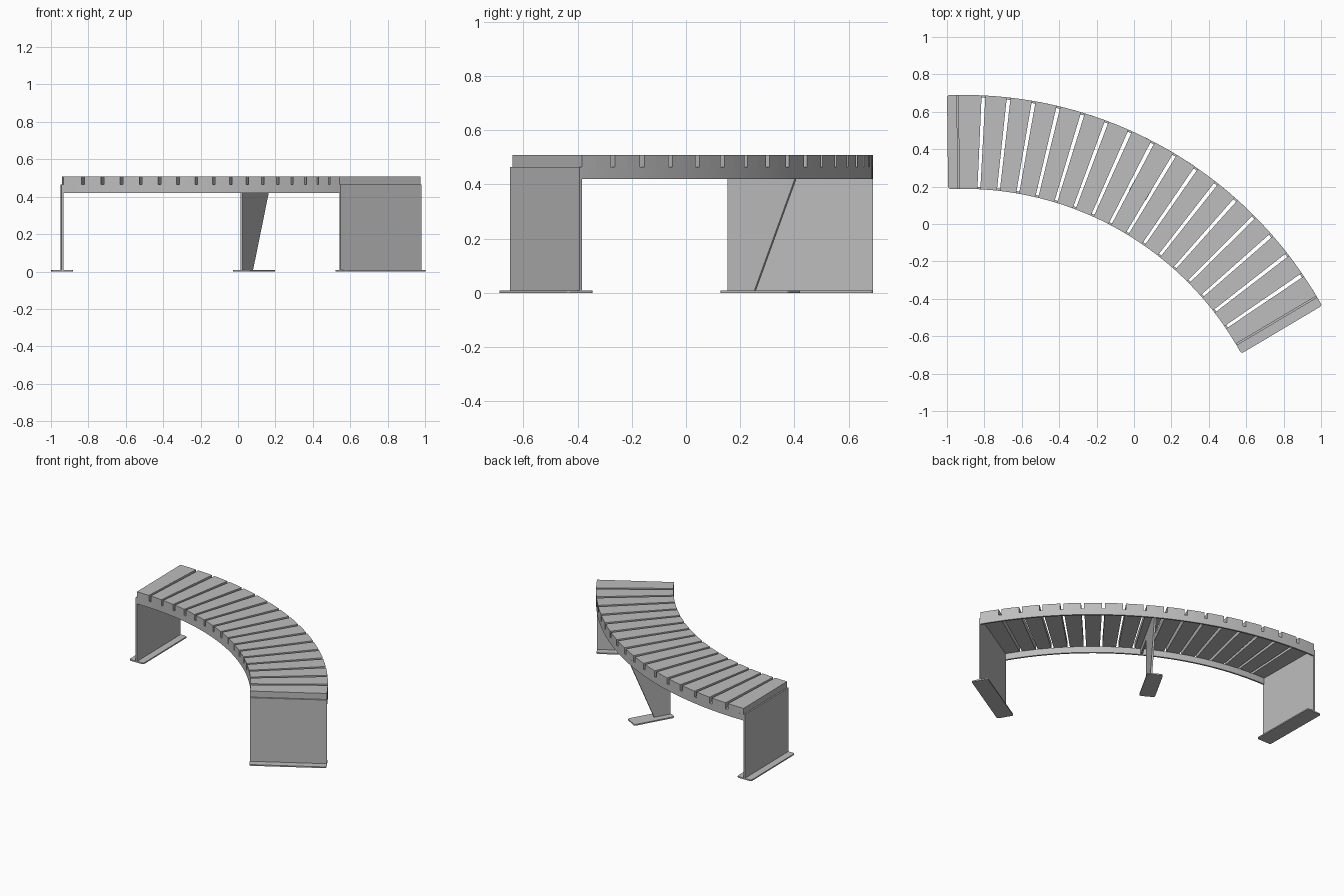
import bpy
import bmesh
from math import cos, sin, radians
from mathutils import Vector

cube = bpy.data.objects.get("Cube")
if cube:
    bpy.data.objects.remove(cube, do_unlink=True)

# Plan of the bench: a 60 degree ring sector
CENTRE = Vector((-0.913, -1.506, 0))
R_IN, R_OUT = 1.694, 2.196
START, SWEEP = radians(90.7), radians(-60)
END, MIDDLE = START + SWEEP, START + SWEEP / 2
Z_PLATE, Z_BEAM, Z_SEAT, Z_TOP = 0.009, 0.421, 0.465, 0.508
SLATS, GAP = 17, 0.15
STEEL = 0.012

grey = bpy.data.materials.new("grey")
grey.use_nodes = True
colour = (0.51, 0.51, 0.51, 1)
grey.diffuse_color = colour
grey.node_tree.nodes["Principled BSDF"].inputs["Base Color"].default_value = colour


def polar(r, angle, z=0.0, side=0.0):
    """Point at a radius and angle, moved sideways along the tangent."""
    return CENTRE + Vector((r * cos(angle) - side * sin(angle),
                            r * sin(angle) + side * cos(angle), z))


def prism(name, outline, shift):
    """Solid made by sweeping a flat outline along a vector."""
    bm = bmesh.new()
    face = bm.faces.new([bm.verts.new(p) for p in outline])
    swept = bmesh.ops.extrude_face_region(bm, geom=[face])["geom"]
    bmesh.ops.translate(bm, vec=shift, verts=[v for v in swept if isinstance(v, bmesh.types.BMVert)])
    bmesh.ops.recalc_face_normals(bm, faces=bm.faces)
    mesh = bpy.data.meshes.new(name)
    bm.to_mesh(mesh)
    bm.free()
    mesh.materials.append(grey)
    obj = bpy.data.objects.new(name, mesh)
    bpy.context.collection.objects.link(obj)
    return obj


def sector(name, r0, r1, a0, a1, z0, z1, steps):
    """Curved block between two radii and two angles."""
    angles = [a0 + (a1 - a0) * i / steps for i in range(steps + 1)]
    outline = [polar(r0, a, z0) for a in angles] + [polar(r1, a, z0) for a in reversed(angles)]
    return prism(name, outline, Vector((0, 0, z1 - z0)))


def panel(name, profile, angle, side=0.0):
    """Radial steel sheet from a (radius, height) profile."""
    outline = [polar(r, angle, z, side - STEEL / 2) for r, z in profile]
    return prism(name, outline, polar(0, angle, 0, STEEL) - CENTRE)


def base_plate(name, r0, r1, angle, width, side=0.0):
    """Floor plate with rounded corners."""
    h = width / 2
    corners = [(r0, -h), (r1, -h), (r1, h), (r0, h)]
    obj = prism(name, [polar(r, angle, 0, side + s) for r, s in corners], Vector((0, 0, Z_PLATE)))
    bm = bmesh.new()
    bm.from_mesh(obj.data)
    upright = [e for e in bm.edges if abs(e.verts[0].co.z - e.verts[1].co.z) > Z_PLATE / 2]
    bmesh.ops.bevel(bm, geom=upright, offset=0.012, segments=3, profile=0.5, affect='EDGES')
    bm.to_mesh(obj.data)
    bm.free()


# Seat slats
pitch = SWEEP / SLATS
for i in range(SLATS):
    a0 = START + pitch * (i + (GAP / 2 if i else 0))
    a1 = START + pitch * (i + 1 - (GAP / 2 if i < SLATS - 1 else 0))
    sector(f"slat_{i + 1}", R_IN, R_OUT, a0, a1, Z_SEAT, Z_TOP, 2)

# Curved rails under the slats
for name, r0 in (("inner_rail", R_IN), ("outer_rail", R_OUT - STEEL)):
    rail = sector(name, r0, r0 + STEEL, START, END, Z_BEAM, Z_SEAT, 48)
    bpy.ops.object.select_all(action='DESELECT')
    rail.select_set(True)
    bpy.context.view_layer.objects.active = rail
    bpy.ops.object.shade_smooth_by_angle()

# End legs with floor plates
for name, angle, side in (("right", START, 0.004), ("left", END, -0.004)):
    panel(f"{name}_leg", [(R_IN, Z_PLATE), (R_OUT, Z_PLATE), (R_OUT, Z_SEAT), (R_IN, Z_SEAT)],
          angle, side)
    base_plate(f"{name}_base_plate", R_IN, R_OUT, angle, 0.112, side)

# Tapered middle leg with a cross bar between the rails
panel("middle_leg", [(1.905, Z_PLATE), (2.02, Z_PLATE), (R_OUT - 0.005, Z_BEAM), (R_OUT - STEEL, Z_SEAT),
                     (R_IN + STEEL, Z_SEAT), (R_IN + STEEL, Z_BEAM), (1.905, Z_BEAM)], MIDDLE)
base_plate("middle_base_plate", 1.897, 2.185, MIDDLE, 0.104)
